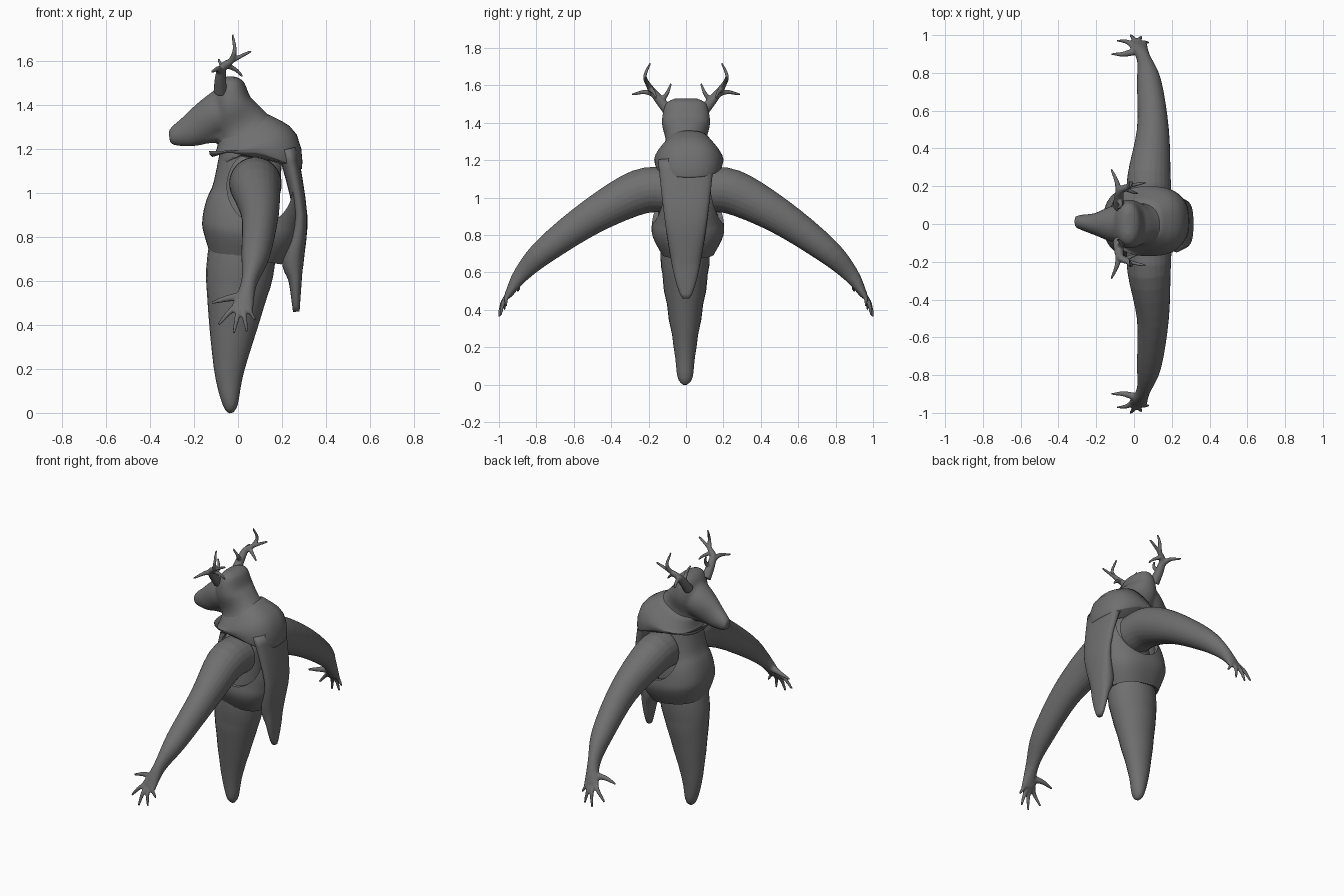
import bpy, bmesh, math
from mathutils import Vector

cube = bpy.data.objects.get("Cube")
if cube:
    bpy.data.objects.remove(cube)

grey = bpy.data.materials.new("stone grey")
grey.use_nodes = True
grey.diffuse_color = (0.16, 0.16, 0.16, 1)
grey.node_tree.nodes["Principled BSDF"].inputs["Base Color"].default_value = grey.diffuse_color
X_AXIS, Y_AXIS, Z_AXIS = Vector((1, 0, 0)), Vector((0, 1, 0)), Vector((0, 0, 1))


def finish(bm, name):
    bmesh.ops.recalc_face_normals(bm, faces=bm.faces)
    mesh = bpy.data.meshes.new(name)
    bm.to_mesh(mesh)
    bm.free()
    mesh.materials.append(grey)
    mesh.shade_smooth()
    obj = bpy.data.objects.new(name, mesh)
    bpy.context.collection.objects.link(obj)
    return obj


def flow(keys, steps=4):
    """Smooth in-between rings through a few key rings."""
    result = []
    last = len(keys) - 1
    for i in range(last):
        quad = keys[max(i - 1, 0)], keys[i], keys[i + 1], keys[min(i + 2, last)]
        for s in range(steps):
            t = s / steps
            result.append([b + t * ((c - a) + t * (2 * a - 5 * b + 4 * c - d
                           + t * (3 * b - a - 3 * c + d))) / 2 for a, b, c, d in zip(*quad)])
    return result + [list(keys[-1])]


def rounded(value, square):
    return math.copysign(abs(value) ** square, value)


def loft(name, rings, ref, sides=24, square=1.0, caps=True):
    """Skin oval rings of x, y, z, radius along ref, radius across."""
    bm = bmesh.new()
    centres = [Vector(r[:3]) for r in rings]
    last = len(rings) - 1
    loops = []
    for i, ring in enumerate(rings):
        tangent = (centres[min(i + 1, last)] - centres[max(i - 1, 0)]).normalized()
        u = (ref - tangent * ref.dot(tangent)).normalized()
        v = tangent.cross(u)
        loop = []
        for k in range(sides):
            angle = math.tau * k / sides
            along = rounded(math.cos(angle), square) * ring[3]
            across = rounded(math.sin(angle), square) * ring[4]
            loop.append(bm.verts.new(centres[i] + u * along + v * across))
        loops.append(loop)
    for low, high in zip(loops, loops[1:]):
        for k in range(sides):
            n = (k + 1) % sides
            bm.faces.new((low[k], low[n], high[n], high[k]))
    if caps:
        bm.faces.new(loops[0])
        bm.faces.new(loops[-1])
    return finish(bm, name)


def upright(name, rows, y=0.0, width_rule=lambda z, width: width, **style):
    """Loft from rows of height, front x, back x, half width."""
    rings = [((a + b) / 2, y, z, (b - a) / 2, width_rule(z, w)) for z, a, b, w in flow(rows)]
    return loft(name, rings, X_AXIS, **style)


def spike(path, start, end):
    """Thin curved cone along a few points."""
    points = flow(path)
    span = Vector(path[-1]) - Vector(path[0])
    ref = min((X_AXIS, Y_AXIS, Z_AXIS), key=lambda axis: abs(span.dot(axis)))
    rings = []
    for i, point in enumerate(points):
        radius = start + (end - start) * i / (len(points) - 1)
        rings.append((*point, radius, radius))
    return loft("spike", rings, ref, sides=10)


def bake(obj):
    depsgraph = bpy.context.evaluated_depsgraph_get()
    depsgraph.update()
    mesh = bpy.data.meshes.new_from_object(obj.evaluated_get(depsgraph))
    obj.modifiers.clear()
    obj.data = mesh


def fuse(name, parts, voxel, rounds):
    """Merge overlapping parts into one smooth skin."""
    bm = bmesh.new()
    for part in parts:
        bm.from_mesh(part.data)
        bpy.data.objects.remove(part)
    obj = finish(bm, name)
    remesh = obj.modifiers.new("merge", 'REMESH')
    remesh.mode, remesh.voxel_size = 'VOXEL', voxel
    soften = obj.modifiers.new("soften", 'SMOOTH')
    soften.iterations = rounds
    bake(obj)
    obj.data.shade_smooth()
    return obj


def mirror_y(obj):
    mirror = obj.modifiers.new("mirror", 'MIRROR')
    mirror.use_axis = (False, True, False)
    mirror.use_mirror_merge = False


# Tapering body with soft folds
def folds(z, width):
    return width + 0.006 * math.sin(40 * z) * min(z, 1)


upright("body", [
    (0, -0.04, -0.02, 0.01), (0.04, -0.07, 0, 0.04), (0.2, -0.11, 0.03, 0.06),
    (0.5, -0.14, 0.12, 0.11), (0.7, -0.14, 0.17, 0.13), (1.16, -0.06, 0.2, 0.11)],
    y=-0.005, width_rule=folds)

# Open vest with arm holes
vest = upright("vest", [
    (0.7, -0.13, 0.2, 0.14), (0.8, -0.16, 0.26, 0.19), (0.88, -0.16, 0.28, 0.19),
    (1, -0.12, 0.3, 0.17), (1.2, -0.08, 0.27, 0.15)],
    y=0.01, sides=64, square=0.8, caps=False)
shell = vest.modifiers.new("thickness", 'SOLIDIFY')
shell.thickness = 0.025
hole = loft("arm_hole_cutter", [(0.1, y, 1.03, 0.15, 0.17) for y in (-0.5, 0.5)], X_AXIS, sides=48)
hole.hide_render = True
cut = vest.modifiers.new("arm holes", 'BOOLEAN')
cut.object, cut.operation = hole, 'DIFFERENCE'
bake(vest)
bpy.data.objects.remove(hole)
bpy.context.view_layer.objects.active = vest
vest.select_set(True)
bpy.ops.object.shade_smooth_by_angle(angle=math.radians(40))

# Pointed cape tail, widening with the root of its height above the tip
upright("cape_tail", [
    (0.46, 0.25, 0.28, 0.15), (0.6, 0.23, 0.29, 0.15), (0.7, 0.2, 0.3, 0.15),
    (0.9, 0.25, 0.315, 0.15), (1.2, 0.18, 0.27, 0.15)],
    width_rule=lambda z, width: width * math.sqrt((z - 0.45) / 0.75), square=0.85)

# Hooded head with a long muzzle
hood = upright("hood", [
    (1.2, -0.11, 0.26, 0.16), (1.3, -0.1, 0.15, 0.11), (1.4, -0.12, 0.07, 0.13),
    (1.5, -0.09, 0.03, 0.11), (1.53, -0.05, -0.01, 0.06)], square=0.9)
muzzle = loft("muzzle", flow([
    (0, 0, 1.41, 0.11, 0.11), (-0.1, 0, 1.35, 0.1, 0.1), (-0.2, 0, 1.29, 0.06, 0.08),
    (-0.28, 0.01, 1.26, 0.04, 0.05), (-0.31, 0.01, 1.25, 0.03, 0.03)]), Y_AXIS)
jaw = loft("jaw", flow([
    (-0.08, 0, 1.27, 0.06, 0.04), (-0.2, 0, 1.25, 0.04, 0.03),
    (-0.31, 0.01, 1.24, 0.02, 0.02)]), Y_AXIS)
fuse("head", [hood, muzzle, jaw], 0.01, 6)

# Flared collar whose hem drops toward the back
collar = upright("collar", [
    (1.15, -0.13, 0.29, 0.18), (1.2, -0.13, 0.28, 0.18), (1.3, -0.1, 0.15, 0.11)],
    y=0.015, sides=48, square=0.8)
for vert in collar.data.vertices:
    hem = max(0, 1.3 - vert.co.z) / 0.15
    vert.co.z += hem * (0.03 - 0.35 * max(0, vert.co.x - 0.1))

# Arms ending in splayed claws
limb = loft("limb", flow([
    (0.08, 0.1, 1.04, 0.12, 0.12), (0.08, 0.25, 1.03, 0.115, 0.12),
    (0.1, 0.5, 0.9, 0.085, 0.095), (0.08, 0.75, 0.72, 0.065, 0.07),
    (0.05, 0.88, 0.59, 0.036, 0.044), (0.02, 0.95, 0.48, 0.05, 0.02)]), X_AXIS)
digits = [spike([(0.02, 0.92, 0.53), (-0.05, 0.9, 0.52), (-0.12, 0.9, 0.5)], 0.024, 0.006)]
knuckle = Vector((0.015, 0.93, 0.5))
for tip in ((-0.09, 0.97, 0.4), (-0.02, 1, 0.36), (0.04, 0.99, 0.37), (0.08, 0.96, 0.42)):
    bend = knuckle.lerp(Vector(tip), 0.5) + Vector((0, 0.015, 0.01))
    digits.append(spike([knuckle, bend, tip], 0.02, 0.006))
mirror_y(fuse("arms", [limb] + digits, 0.007, 3))

# Branching antlers
fork, crook = (-0.07, 0.18, 1.57), (-0.03, 0.2, 1.6)
tines = [
    spike([(-0.08, 0.09, 1.46), (-0.08, 0.14, 1.52), fork, crook], 0.032, 0.014),
    spike([fork, crook, (0.06, 0.22, 1.645)], 0.018, 0.006),
    spike([crook, (-0.015, 0.22, 1.65), (-0.025, 0.19, 1.72)], 0.015, 0.005),
    spike([(-0.08, 0.16, 1.55), (-0.09, 0.22, 1.565), (-0.12, 0.29, 1.55)], 0.02, 0.005),
    spike([(-0.08, 0.13, 1.52), (-0.07, 0.1, 1.56), (-0.09, 0.08, 1.61)], 0.016, 0.005),
    spike([(-0.05, 0.19, 1.58), (-0.01, 0.17, 1.56), (0.02, 0.16, 1.53)], 0.014, 0.005)]
mirror_y(fuse("antlers", tines, 0.005, 2))
